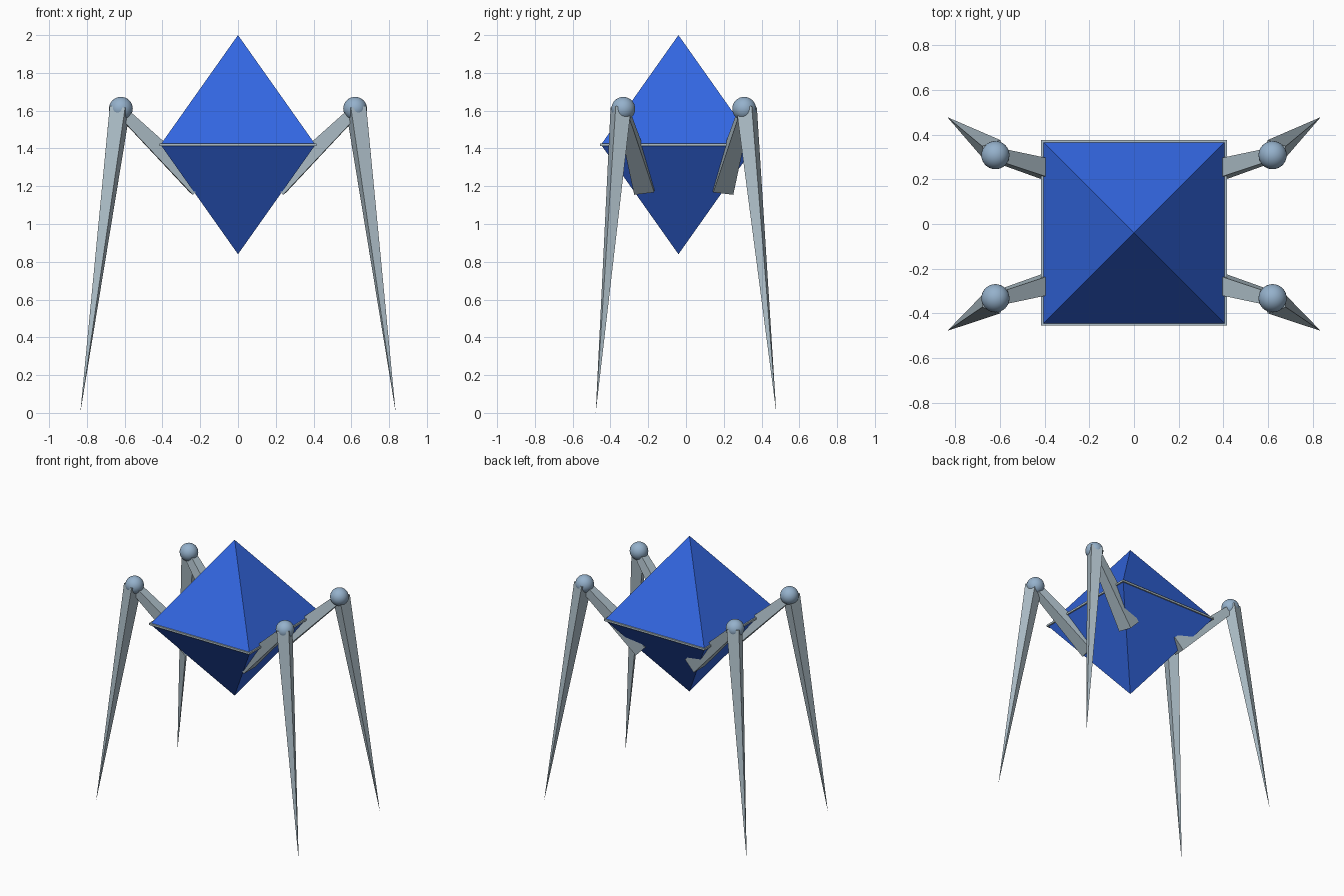
import bpy, bmesh
from mathutils import Vector

if "Cube" in bpy.data.objects:
    bpy.data.objects.remove(bpy.data.objects["Cube"])


def material(name, rgb):
    m = bpy.data.materials.new(name)
    m.diffuse_color = (*rgb, 1)
    m.use_nodes = True
    m.node_tree.nodes["Principled BSDF"].inputs["Base Color"].default_value = m.diffuse_color
    return m


BLUE = material("crystal blue", (0.033, 0.135, 0.76))
GREY = material("pale steel", (0.43, 0.53, 0.59))
BALL = material("joint blue grey", (0.30, 0.44, 0.60))


def finish(bm, name, mat):
    bmesh.ops.recalc_face_normals(bm, faces=bm.faces[:])
    me = bpy.data.meshes.new(name)
    bm.to_mesh(me)
    bm.free()
    me.materials.append(mat)
    ob = bpy.data.objects.new(name, me)
    bpy.context.collection.objects.link(ob)
    return ob


def beam(name, a, b, side, half_a, half_b, mat):
    """Square tapered bar from a to b; half_b = 0 gives a point."""
    a, b = Vector(a), Vector(b)
    d = (b - a).normalized()
    u = Vector(side)
    u = (u - d * u.dot(d)).normalized()
    v = d.cross(u)
    corners = [(-1, -1), (1, -1), (1, 1), (-1, 1)]

    bm = bmesh.new()
    start = [bm.verts.new(a + (u * i + v * j) * half_a) for i, j in corners]
    bm.faces.new(start)
    if half_b:
        end = [bm.verts.new(b + (u * i + v * j) * half_b) for i, j in corners]
        bm.faces.new(end)
    else:
        end = [bm.verts.new(b)] * 4
    for i in range(4):
        k = (i + 1) % 4
        loop = [start[i], start[k], end[k]]
        bm.faces.new(loop + [end[i]] if half_b else loop)
    return finish(bm, name, mat)


# Octahedral body: two pyramids sharing a square waist
CY, WAIST = -0.04, 1.42
up = (1, 0, 0)
for name, tip in (("body_upper", 2.0), ("body_lower", 0.84)):
    beam(name, (0, CY, WAIST), (0, CY, tip), up, 0.41, 0, BLUE)

# Thin rim plate around the waist
beam("waist_plate", (0, CY, WAIST - 0.007), (0, CY, WAIST + 0.007),
     up, 0.415, 0.415, GREY)

# Four legs, mirrored left/right and front/back
for sx, side in ((1, "right"), (-1, "left")):
    for sy, end in ((1, "front"), (-1, "back")):
        tag = f"{end}_{side}"

        def place(x, y, z, offset=-0.012):
            return (x * sx, y * sy + offset, z)

        # Upper segment, from the knee down into the body
        beam("upper_leg_" + tag, place(0.62, -0.323, 1.60),
             place(0.21, -0.208, 1.20),
             (0.26 * sx, 0.966 * sy, 0.22), 0.029, 0.054, GREY)

        # Lower segment, a long spike to the ground
        beam("lower_leg_" + tag, place(0.625, -0.333, 1.615),
             place(0.835, -0.478, 0.0, 0),
             (0.95 * sx, 0.31 * sy, 0), 0.043, 0, GREY)

        # Knee ball
        bpy.ops.mesh.primitive_uv_sphere_add(
            segments=32, ring_count=16, radius=0.063,
            location=place(0.62, -0.32, 1.61))
        knee = bpy.context.object
        knee.name = "knee_" + tag
        knee.data.materials.append(BALL)
        bpy.ops.object.shade_smooth()
